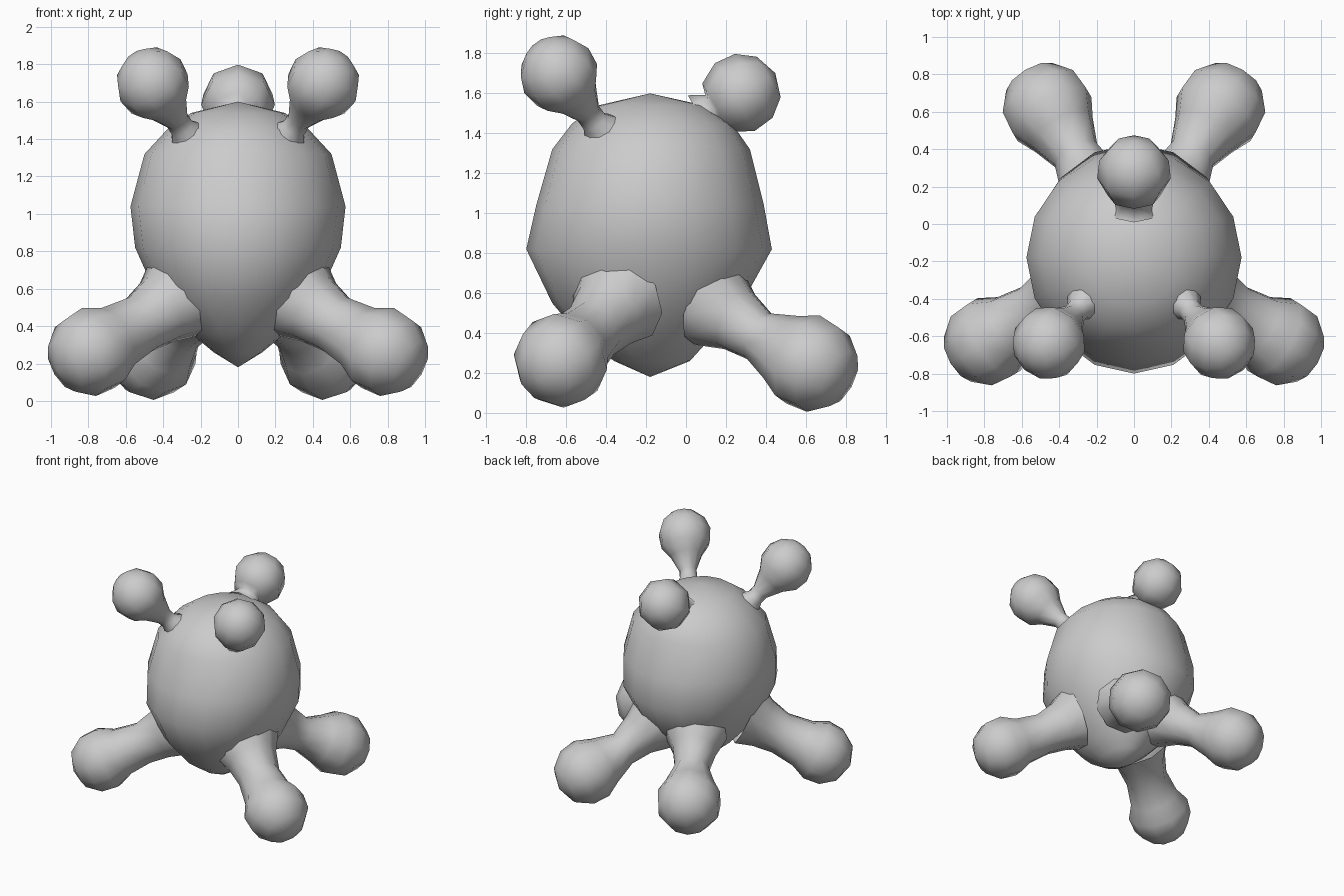
import bpy, bmesh, math
from mathutils import Vector

if "Cube" in bpy.data.objects:
    bpy.data.objects.remove(bpy.data.objects["Cube"])

grey = bpy.data.materials.new("soft_grey")
grey.diffuse_color = (0.6, 0.6, 0.6, 1)
grey.use_nodes = True
grey.node_tree.nodes["Principled BSDF"].inputs["Base Color"].default_value = grey.diffuse_color


def skin(name, rings, start=None, end=None):
    """Bridge rings of points into a smooth surface, closing ends on pole points."""
    bm = bmesh.new()
    loops = [[bm.verts.new(p) for p in ring] for ring in rings]
    n = len(loops[0])
    for a, b in zip(loops, loops[1:]):
        for i in range(n):
            j = (i + 1) % n
            bm.faces.new((a[i], a[j], b[j], b[i]))
    for pole, loop in ((start, loops[0]), (end, loops[-1])):
        if pole is not None:
            v = bm.verts.new(pole)
            for i in range(n):
                bm.faces.new((loop[i], loop[(i + 1) % n], v))
    bmesh.ops.recalc_face_normals(bm, faces=bm.faces)
    for f in bm.faces:
        f.smooth = True
    mesh = bpy.data.meshes.new(name)
    bm.to_mesh(mesh)
    bm.free()
    mesh.materials.append(grey)
    obj = bpy.data.objects.new(name, mesh)
    bpy.context.collection.objects.link(obj)
    return obj


def limb(name, neck, ball, r, sides=10, angles=(130, 100, 70, 38), mirror=True):
    """Tapered neck (x, y, z, radius) that swells into a round knob."""
    ball = Vector(ball)
    axis = (ball - Vector(neck[-1][:3])).normalized()
    side = Vector((0, 0, 1)).cross(axis).normalized()
    up = axis.cross(side)
    stations = [(Vector(p[:3]), p[3]) for p in neck]
    for a in angles:
        a = math.radians(a)
        stations.append((ball + axis * r * math.cos(a), r * math.sin(a)))
    turns = [2 * math.pi * i / sides for i in range(sides)]
    rings = [[c + (side * math.sin(t) + up * math.cos(t)) * q for t in turns]
             for c, q in stations]
    tip = ball + axis * r
    if not mirror:
        skin(name, rings, end=tip)
        return
    for label, s in (("right", 1), ("left", -1)):
        flip = Vector((s, 1, 1))
        skin(f"{name}_{label}", [[p * flip for p in ring] for ring in rings],
             end=tip * flip)


# Body: egg made of height, half width, front y, back y
profile = [(0.26, 0.13, -0.36, 0.02), (0.36, 0.25, -0.51, 0.11),
           (0.55, 0.43, -0.67, 0.28), (0.82, 0.55, -0.80, 0.43),
           (1.04, 0.575, -0.75, 0.39), (1.32, 0.50, -0.67, 0.32),
           (1.45, 0.38, -0.57, 0.23), (1.54, 0.25, -0.44, 0.09)]
body_rings = []
for z, w, front, back in profile:
    mid, half = (front + back) / 2, (back - front) / 2
    body_rings.append([(w * math.cos(math.pi * i / 8),
                        mid + half * math.sin(math.pi * i / 8), z)
                       for i in range(16)])
skin("body", body_rings, (0, -0.18, 0.18), (0, -0.18, 1.60))

# Legs: splayed wide at the front, narrower at the back
limb("front_leg", [(0.32, -0.34, 0.57, 0.25), (0.41, -0.40, 0.49, 0.19),
                   (0.52, -0.47, 0.41, 0.16)], (0.78, -0.625, 0.265), 0.24)
limb("back_leg", [(0.18, 0.13, 0.56, 0.24), (0.25, 0.25, 0.47, 0.165),
                  (0.31, 0.37, 0.38, 0.13)], (0.46, 0.62, 0.25), 0.245)

# Antennae on thin stalks at the front of the head
limb("antenna", [(0.26, -0.41, 1.41, 0.11), (0.30, -0.46, 1.46, 0.065),
                 (0.325, -0.49, 1.50, 0.065)],
     (0.455, -0.635, 1.695), 0.198, angles=(142, 112, 82, 54, 26))

# Single knob at the top of the back
limb("back_knob", [(0, 0.08, 1.47, 0.14), (0, 0.14, 1.52, 0.085)],
     (0, 0.275, 1.60), 0.20, sides=8, angles=(135, 100, 68, 36), mirror=False)
